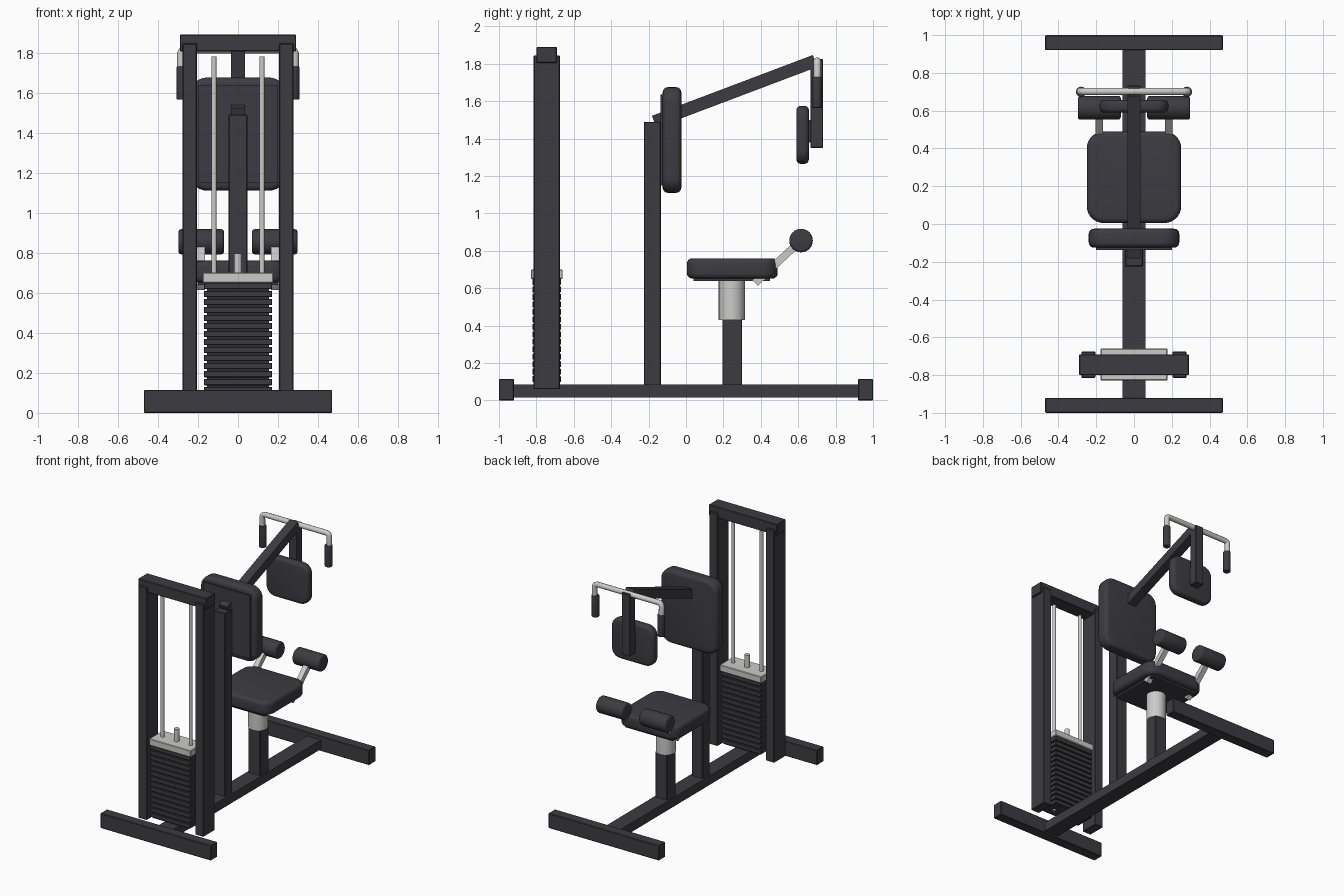
import bpy, bmesh, math
from mathutils import Matrix, Vector

if "Cube" in bpy.data.objects:
    bpy.data.objects.remove(bpy.data.objects["Cube"])


def material(name, rgb):
    m = bpy.data.materials.new(name)
    m.diffuse_color = (*rgb, 1)
    m.use_nodes = True
    m.node_tree.nodes["Principled BSDF"].inputs["Base Color"].default_value = m.diffuse_color
    return m


DARK = material("charcoal", (0.046, 0.044, 0.053))
SILVER = material("silver", (0.60, 0.60, 0.585))


def finish(name, bm, mat, smooth=False):
    bmesh.ops.recalc_face_normals(bm, faces=bm.faces)
    me = bpy.data.meshes.new(name)
    bm.to_mesh(me)
    bm.free()
    ob = bpy.data.objects.new(name, me)
    bpy.context.collection.objects.link(ob)
    me.materials.append(mat)
    if smooth:
        bpy.ops.object.select_all(action='DESELECT')
        ob.select_set(True)
        bpy.context.view_layer.objects.active = ob
        bpy.ops.object.shade_smooth_by_angle(angle=math.radians(40))
    return ob


def cuboid(x, y, z):
    """New bmesh box from (min, max) ranges."""
    bm = bmesh.new()
    size = [b - a for a, b in (x, y, z)]
    mid = [(a + b) / 2 for a, b in (x, y, z)]
    bmesh.ops.create_cube(bm, size=1, matrix=Matrix.Translation(mid) @ Matrix.Diagonal((*size, 1)))
    return bm


def box(name, x, y, z, mat=DARK, bevel=0.004):
    bm = cuboid(x, y, z)
    if bevel:
        bmesh.ops.bevel(bm, geom=bm.edges[:], offset=bevel, segments=1, affect='EDGES')
    return finish(name, bm, mat)


def pad(name, x, y, z, axis, corner, edge):
    """Cushion with rounded corners around one axis and softened rims."""
    bm = cuboid(x, y, z)

    def along(e):
        d = e.verts[1].co - e.verts[0].co
        return abs(d.normalized()[axis]) > 0.9

    bmesh.ops.bevel(bm, geom=[e for e in bm.edges if along(e)], offset=corner,
                    segments=7, profile=0.5, affect='EDGES')
    bm.normal_update()
    rims = [e for e in bm.edges if e.calc_face_angle(0) > 1]
    bmesh.ops.bevel(bm, geom=rims, offset=edge, segments=4, profile=0.5, affect='EDGES')
    return finish(name, bm, DARK, True)


def cylinder(name, a, b, r, mat, segs=24, bevel=0.0):
    a, b = Vector(a), Vector(b)
    bm = bmesh.new()
    rot = (b - a).to_track_quat('Z', 'Y').to_matrix().to_4x4()
    bmesh.ops.create_cone(bm, cap_ends=True, segments=segs, radius1=r, radius2=r,
                          depth=(b - a).length, matrix=Matrix.Translation((a + b) / 2) @ rot)
    if bevel:
        bm.normal_update()
        rims = [e for e in bm.edges if e.calc_face_angle(0) > 1]
        bmesh.ops.bevel(bm, geom=rims, offset=bevel, segments=3, profile=0.5, affect='EDGES')
    return finish(name, bm, mat, True)


def strut(name, x, start, end, width, thick, mat):
    """Square bar lying in a y-z plane, from start (y, z) to end (y, z)."""
    dy, dz = end[0] - start[0], end[1] - start[1]
    h = math.hypot(dy, dz) / 2
    bm = cuboid((-width / 2, width / 2), (-h, h), (-thick / 2, thick / 2))
    mid = Matrix.Translation((x, (start[0] + end[0]) / 2, (start[1] + end[1]) / 2))
    bm.transform(mid @ Matrix.Rotation(math.atan2(dz, dy), 4, 'X'))
    return finish(name, bm, mat)


# Base frame
box("front_foot", (-0.47, 0.47), (-1, -0.92), (0, 0.115))
box("back_foot", (-0.47, 0.47), (0.92, 1), (0, 0.115))
box("base_spine", (-0.06, 0.06), (-0.93, 0.93), (0.015, 0.085), bevel=0)

# Weight tower
for s, side in ((-1, "left"), (1, "right")):
    box(side + "_tower_upright", sorted((s * 0.205, s * 0.277)), (-0.815, -0.675), (0.06, 1.845))
    cylinder(side + "_guide_rod", (s * 0.12, -0.745, 0.08), (s * 0.12, -0.745, 1.78), 0.013, SILVER, 16)
box("tower_top_beam", (-0.29, 0.29), (-0.80, -0.69), (1.805, 1.89))

# Weight stack
PLATES = 14
pitch = (0.65 - 0.09) / PLATES
for i in range(PLATES):
    z = 0.09 + i * pitch
    box(f"weight_plate_{i + 1}", (-0.17, 0.17), (-0.822, -0.668), (z + 0.008, z + pitch), bevel=0.003)
box("stack_core", (-0.155, 0.155), (-0.81, -0.68), (0.09, 0.65), bevel=0)
box("stack_top_plate", (-0.177, 0.177), (-0.828, -0.66), (0.65, 0.70), SILVER)
cylinder("selector_rod", (0, -0.745, 0.69), (0, -0.745, 0.795), 0.019, SILVER, 16)

# Main post and backrest
box("main_post", (-0.047, 0.047), (-0.225, -0.135), (0.08, 1.49))
box("backrest_plate", (-0.2, 0.2), (-0.137, -0.115), (1.15, 1.635), bevel=0)
pad("backrest", (-0.24, 0.24), (-0.125, -0.025), (1.11, 1.675), 1, 0.085, 0.028)

# Seat
box("seat_post", (-0.05, 0.05), (0.195, 0.3), (0.08, 0.435))
cylinder("seat_sleeve", (0, 0.245, 0.43), (0, 0.245, 0.645), 0.07, SILVER, 32)
box("seat_plate", (-0.2, 0.2), (0.04, 0.45), (0.638, 0.665), bevel=0)
pad("seat", (-0.25, 0.25), (0.005, 0.49), (0.652, 0.76), 2, 0.09, 0.028)

# Leg rollers
for s, side in ((-1, "left"), (1, "right")):
    strut(side + "_roller_arm", s * 0.185, (0.37, 0.628), (0.615, 0.855), 0.04, 0.04, SILVER)
    cylinder(side + "_leg_roller", (s * 0.07, 0.615, 0.855), (s * 0.297, 0.615, 0.855), 0.063, DARK, 32, 0.014)

# Overhead arm with chest pad
strut("overhead_arm", 0, (-0.17, 1.49), (0.69, 1.815), 0.07, 0.068, DARK)
box("arm_drop_tube", (-0.035, 0.035), (0.665, 0.733), (1.35, 1.825))
pad("chest_pad", (-0.182, 0.182), (0.59, 0.657), (1.265, 1.575), 1, 0.075, 0.024)
box("chest_pad_mount", (-0.03, 0.03), (0.65, 0.67), (1.38, 1.5), bevel=0)

# Handlebar: one bent tube with grips
half = [(0.284, 1.70), (0.284, 1.795), (0.278, 1.809), (0.264, 1.815)]
path = [(-x, z) for x, z in half] + [(x, z) for x, z in reversed(half)]
curve = bpy.data.curves.new("handlebar", 'CURVE')
curve.dimensions = '3D'
curve.bevel_depth = 0.02
curve.bevel_resolution = 3
curve.use_fill_caps = True
spline = curve.splines.new('POLY')
spline.points.add(len(path) - 1)
for p, (x, z) in zip(spline.points, path):
    p.co = (x, 0.702, z, 1)
curve.materials.append(SILVER)
bar = bpy.data.objects.new("handlebar", curve)
bpy.context.collection.objects.link(bar)
bpy.ops.object.select_all(action='DESELECT')
bar.select_set(True)
bpy.context.view_layer.objects.active = bar
bpy.ops.object.convert(target='MESH')
bpy.ops.object.shade_smooth_by_angle(angle=math.radians(40))
for s, side in ((-1, "left"), (1, "right")):
    cylinder(side + "_grip", (s * 0.28, 0.7, 1.565), (s * 0.28, 0.7, 1.73), 0.027, DARK, 24, 0.005)
